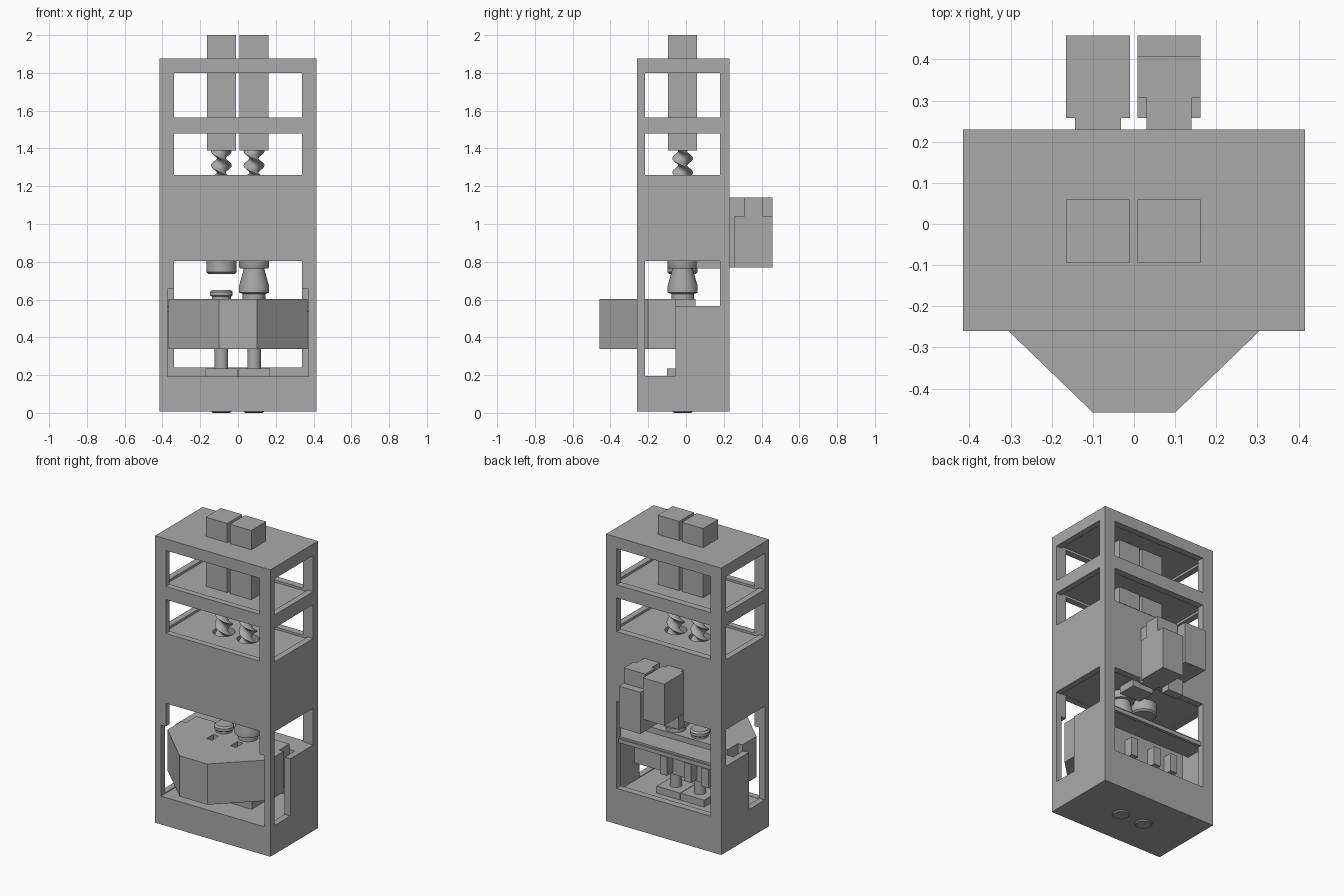
import bpy, bmesh, math
from mathutils import Matrix

old = bpy.data.objects.get("Cube")
if old:
    bpy.data.objects.remove(old, do_unlink=True)

grey = bpy.data.materials.new("machine_grey")
grey.use_nodes = True
grey.diffuse_color = (0.4, 0.4, 0.4, 1)
grey.node_tree.nodes["Principled BSDF"].inputs["Base Color"].default_value = (0.4, 0.4, 0.4, 1)


def finish(name, bm):
    bmesh.ops.recalc_face_normals(bm, faces=bm.faces)
    mesh = bpy.data.meshes.new(name)
    bm.to_mesh(mesh)
    bm.free()
    mesh.materials.append(grey)
    ob = bpy.data.objects.new(name, mesh)
    bpy.context.collection.objects.link(ob)
    return ob


def box(name, x, y, z):
    bm = bmesh.new()
    spans = (x, y, z)
    size = Matrix.Diagonal([b - a for a, b in spans] + [1])
    mid = Matrix.Translation([(a + b) / 2 for a, b in spans])
    bmesh.ops.create_cube(bm, size=1, matrix=mid @ size)
    return finish(name, bm)


def prism(name, outline, z0, z1):
    bm = bmesh.new()
    face = bm.faces.new([bm.verts.new((x, y, z0)) for x, y in outline])
    top = bmesh.ops.extrude_face_region(bm, geom=[face])
    bmesh.ops.translate(bm, vec=(0, 0, z1 - z0),
                        verts=[v for v in top["geom"] if isinstance(v, bmesh.types.BMVert)])
    return finish(name, bm)


def loft(name, rings):
    bm = bmesh.new()
    loops = [[bm.verts.new(p) for p in ring] for ring in rings]
    n = len(loops[0])
    for a, b in zip(loops, loops[1:]):
        for i in range(n):
            j = (i + 1) % n
            bm.faces.new((a[i], a[j], b[j], b[i]))
    bm.faces.new(loops[0])
    bm.faces.new(loops[-1])
    return finish(name, bm)


def smooth(ob):
    select(ob)
    bpy.ops.object.shade_smooth_by_angle(angle=math.radians(35))


def select(ob):
    bpy.ops.object.select_all(action='DESELECT')
    ob.select_set(True)
    bpy.context.view_layer.objects.active = ob


def lathe(name, x, y, profile, n=32):
    turn = [2 * math.pi * i / n for i in range(n)]
    ob = loft(name, [[(x + r * math.cos(t), y + r * math.sin(t), z) for t in turn]
                     for r, z in profile])
    smooth(ob)
    return ob


def cut(target, cutter):
    cutter.hide_render = True
    mod = target.modifiers.new("cut", 'BOOLEAN')
    mod.operation = 'DIFFERENCE'
    mod.solver = 'EXACT'
    mod.object = cutter
    select(target)
    bpy.ops.object.modifier_apply(modifier=mod.name)
    bpy.data.objects.remove(cutter, do_unlink=True)


LANES = (-0.088, 0.085)
AXIS_Y = -0.018
WIDE, DEEP = (-0.375, 0.375), (-0.22, 0.185)
THRU = (-1, 1)

# Cabinet with three hollow storeys
cabinet = box("cabinet", (-0.415, 0.415), (-0.26, 0.23), (0.008, 1.875))
for low, high in ((0.19, 0.81), (1.245, 1.495), (1.55, 1.815)):
    cut(cabinet, box("cavity", WIDE, DEEP, (low, high)))
# Windows through front, back and sides of the upper storeys
for low, high in ((1.26, 1.48), (1.565, 1.8)):
    cut(cabinet, box("window", (-0.338, 0.338), THRU, (low, high)))
    cut(cabinet, box("window", THRU, (-0.218, 0.18), (low, high)))
# Lower windows, with a front notch for the drawer
cut(cabinet, box("front_window", (-0.338, 0.338), (-1, 0), (0.2, 0.805)))
cut(cabinet, box("drawer_notch", (-0.372, 0.372), (-1, 0), (0.192, 0.655)))
cut(cabinet, box("back_window", (-0.338, 0.338), (0, 1), (0.24, 0.805)))
cut(cabinet, box("side_window", THRU, (-0.218, 0.18), (0.567, 0.805)))
cut(cabinet, box("side_window", THRU, (-0.218, -0.055), (0.195, 0.6)))
for x in LANES:
    cut(cabinet, lathe("screw_hole", x, AXIS_Y, [(0.066, 1.15), (0.066, 1.3)]))

# Drawer with tapered nose and two slots
half = [(0.1, -0.458), (0.367, -0.2), (0.367, -0.055), (0.335, -0.055), (0.335, 0.05)]
drawer = prism("drawer", half + [(-x, y) for x, y in reversed(half)], 0.338, 0.603)
for x in LANES:
    cut(drawer, box("slot", (x - 0.02, x + 0.02), (-0.17, -0.1), (0.5, 0.7)))

# Shelf and rail behind the drawer
box("back_shelf", WIDE, (0.05, 0.2), (0.535, 0.567))
box("back_rail", (-0.338, 0.338), (0.19, 0.21), (0.53, 0.555))

# Vertical drives, screws, lower posts and foot nozzles
for side, x in zip(("right", "left"), LANES):
    box(side + "_drive", (x - 0.077, x + 0.077), (-0.095, 0.059), (1.39, 2.0))
    rings = []
    for k in range(41):
        z = 1.16 + 0.23 * k / 40
        twist = -2 * math.pi * (z - 1.16) / 0.15
        ring = []
        for i in range(24):
            t = 2 * math.pi * i / 24
            u, v = 0.055 * math.cos(t), 0.024 * math.sin(t)
            ring.append((x + u * math.cos(twist) - v * math.sin(twist),
                         AXIS_Y + u * math.sin(twist) + v * math.cos(twist), z))
        rings.append(ring)
    smooth(loft(side + "_screw", rings))
    lathe(side + "_post", x, AXIS_Y, [(0.036, 0.18), (0.036, 0.34)])
    box(side + "_post_clamp", (x - 0.025, x + 0.025), (0.04, 0.11), (0.35, 0.47))
    box(side + "_post_base", (x - 0.085, x + 0.085), (-0.1, 0.06), (0.18, 0.235))
    lathe(side + "_foot", x, AXIS_Y, [(0.046, 0.0), (0.052, 0.006), (0.052, 0.03)])
box("side_clamp", (-0.24, -0.19), (0.04, 0.11), (0.35, 0.47))

# Open nozzle pair on the right lane
lathe("upper_cap", LANES[0], AXIS_Y, [(0.07, 0.735), (0.08, 0.745), (0.08, 0.82)])
lathe("lower_seat", LANES[0], AXIS_Y,
      [(0.05, 0.6), (0.05, 0.615), (0.06, 0.622), (0.06, 0.64), (0.05, 0.65)])
# Closed nozzle on the left lane with its flange and outlet
lathe("closed_nozzle", LANES[1], AXIS_Y,
      [(0.06, 0.6), (0.06, 0.63), (0.08, 0.637), (0.08, 0.67),
       (0.056, 0.755), (0.056, 0.77)])
lathe("nozzle_flange", LANES[1], AXIS_Y, [(0.075, 0.765), (0.08, 0.775), (0.08, 0.82)])
box("nozzle_outlet", (0.01, 0.162), (0.065, 0.186), (0.765, 0.82))

# Rear drives: the left one sits lower and carries a raised middle
box("left_rear_drive", (0.008, 0.162), (0.258, 0.458), (0.77, 1.04))
box("left_rear_block", (0.008, 0.162), (0.306, 0.408), (1.03, 1.14))
box("left_rear_neck", (0.03, 0.14), (0.22, 0.31), (0.77, 1.14))
box("right_rear_drive", (-0.165, -0.01), (0.258, 0.458), (0.87, 1.14))
box("right_rear_neck", (-0.143, -0.032), (0.22, 0.28), (0.77, 1.14))
